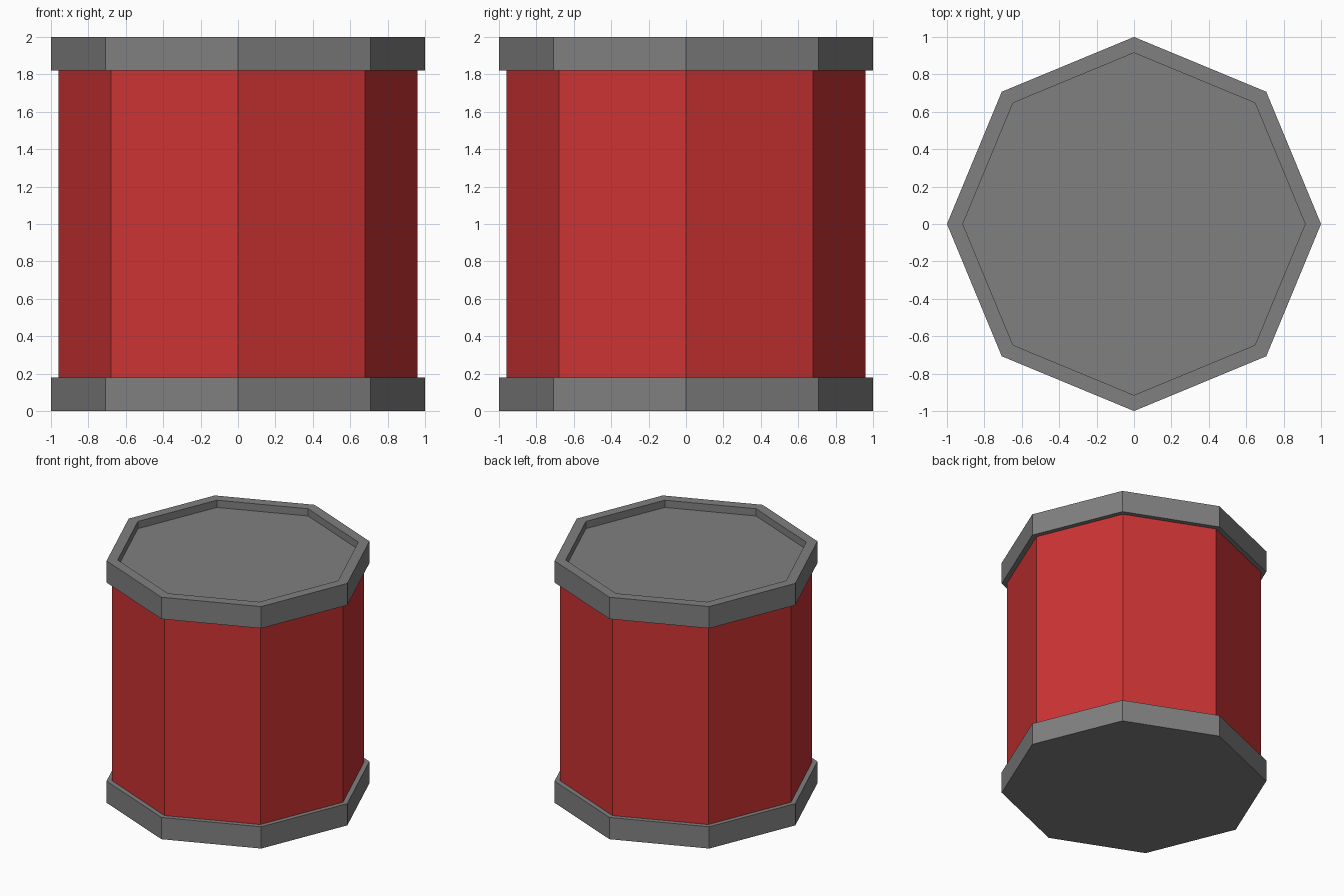
import bpy, bmesh, math

if "Cube" in bpy.data.objects:
    bpy.data.objects.remove(bpy.data.objects["Cube"])

SIDES = 8


def material(name, color):
    m = bpy.data.materials.new(name)
    m.diffuse_color = (*color, 1.0)
    m.use_nodes = True
    m.node_tree.nodes["Principled BSDF"].inputs["Base Color"].default_value = m.diffuse_color
    return m


def lathe(name, profile, mat, cap_start=False, cap_end=False):
    """Sweep an (radius, z) profile, listed bottom/outside first, around z."""
    bm = bmesh.new()
    rings = []
    for r, z in profile:
        rings.append([bm.verts.new((r * math.cos(2 * math.pi * i / SIDES),
                                    r * math.sin(2 * math.pi * i / SIDES), z))
                      for i in range(SIDES)])
    for a, b in zip(rings, rings[1:]):
        for i in range(SIDES):
            j = (i + 1) % SIDES
            bm.faces.new((a[i], a[j], b[j], b[i]))
    if cap_start:
        bm.faces.new(rings[0][::-1])
    if cap_end:
        bm.faces.new(rings[-1])
    mesh = bpy.data.meshes.new(name)
    bm.to_mesh(mesh)
    bm.free()
    mesh.materials.append(mat)
    obj = bpy.data.objects.new(name, mesh)
    bpy.context.collection.objects.link(obj)
    return obj


red = material("red paint", (0.604, 0.033, 0.033))
grey = material("grey metal", (0.214, 0.214, 0.214))

# Red drum wall
lathe("drum_body", [(0.96, 0.18), (0.96, 1.82)], red)

# Bottom rim with flat base
lathe("bottom_rim", [(1.0, 0.0), (1.0, 0.18), (0.96, 0.18)], grey, cap_start=True)

# Top rim with recessed lid
lathe("top_rim_and_lid",
      [(0.96, 1.82), (1.0, 1.82), (1.0, 2.0), (0.915, 2.0), (0.915, 1.94)],
      grey, cap_end=True)
